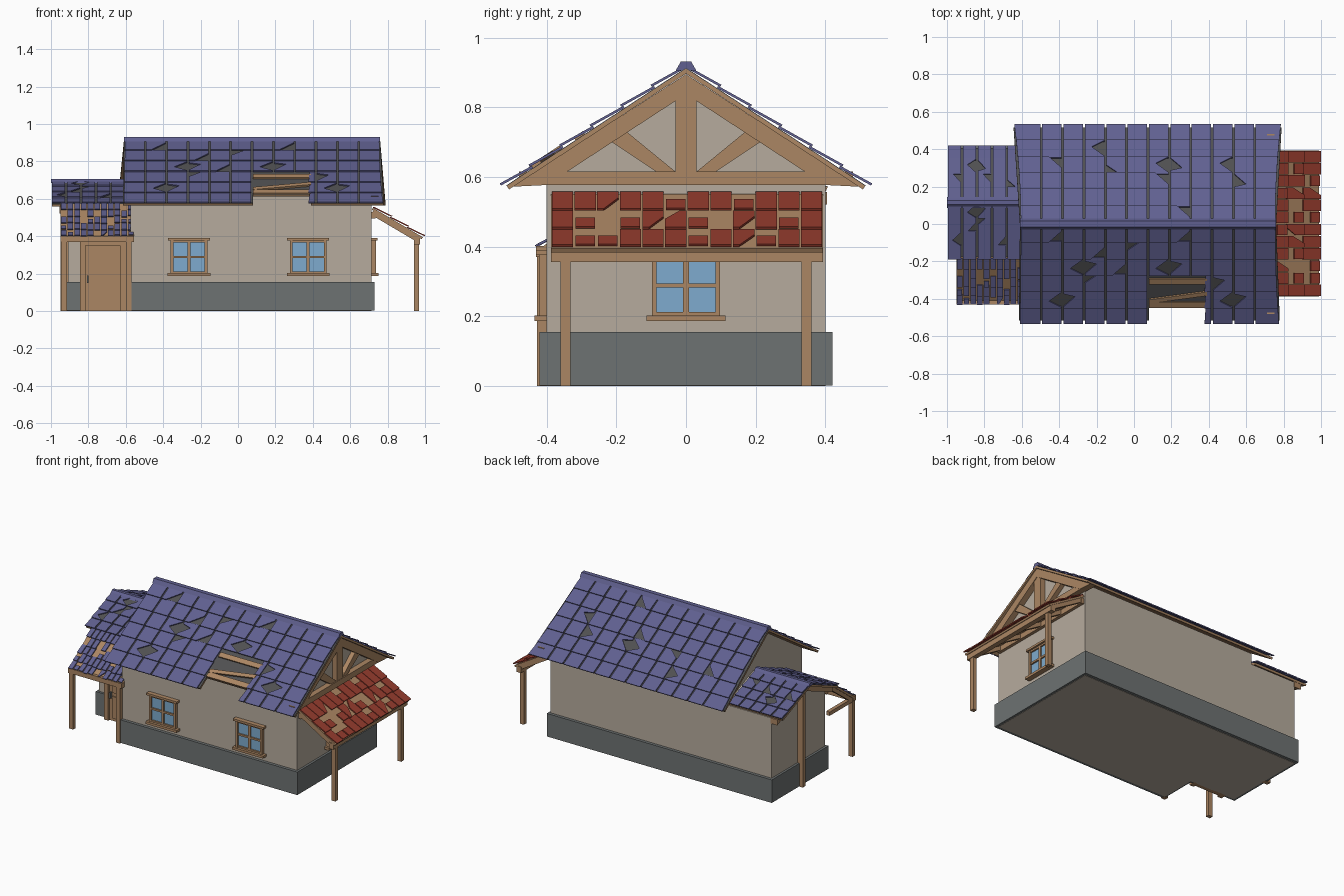
import bpy, bmesh, math, random
from mathutils import Vector as V

if "Cube" in bpy.data.objects:
    bpy.data.objects.remove(bpy.data.objects["Cube"])

random.seed(4)

def material(name, r, g, b):
    m = bpy.data.materials.new(name)
    m.diffuse_color = (r, g, b, 1)
    m.use_nodes = True
    m.node_tree.nodes["Principled BSDF"].inputs["Base Color"].default_value = m.diffuse_color
    return m

PLASTER = material("plaster", .47, .41, .34)
STONE = material("grey stone", .155, .17, .17)
WOOD = material("timber", .41, .24, .125)
BLUE = material("blue tile", .118, .118, .28)
RED = material("red tile", .30, .044, .027)
GLASS = material("window glass", .21, .41, .62)
FELT = material("dark roofing felt", .08, .08, .082)

# ---- helpers: every solid is a polygon pushed along a vector ----
def prism(pts, off):
    return [V(p) for p in pts], V(off)

def box(x0, x1, y0, y1, z0, z1):
    return prism([(x0, y0, z0), (x1, y0, z0), (x1, y1, z0), (x0, y1, z0)], (0, 0, z1 - z0))

def slab_x(yz, x0, x1):
    return prism([(x0, y, z) for y, z in yz], (x1 - x0, 0, 0))

def make(name, mat, prisms):
    bm = bmesh.new()
    for pts, off in prisms:
        a = [bm.verts.new(p) for p in pts]
        b = [bm.verts.new(p + off) for p in pts]
        bm.faces.new(a[::-1])
        bm.faces.new(b)
        for i in range(len(a)):
            j = (i + 1) % len(a)
            bm.faces.new((a[i], a[j], b[j], b[i]))
    bmesh.ops.recalc_face_normals(bm, faces=bm.faces)
    me = bpy.data.meshes.new(name)
    bm.to_mesh(me)
    bm.free()
    me.materials.append(mat)
    ob = bpy.data.objects.new(name, me)
    bpy.context.collection.objects.link(ob)
    return ob

class Slope:
    """Roof plane: u along the ridge, v down the slope, n outwards."""
    def __init__(self, origin, along, out, angle, width, length, flare=(0, 0)):
        self.o, self.u = V(origin), V(along)
        up, out = V((0, 0, 1)), V(out)
        self.v = out * math.cos(angle) - up * math.sin(angle)
        self.n = out * math.sin(angle) + up * math.cos(angle)
        self.w, self.l, self.flare = width, length, flare

    def at(self, u, v, n):
        k = (v / self.l) ** 2
        if u < .02:
            u -= self.flare[0] * k
        elif u > self.w - .02:
            u += self.flare[1] * k
        return self.o + self.u * u + self.v * v + self.n * n

    def plate(self, uv, n0, n1):
        return prism([self.at(u, v, n0) for u, v in uv], self.n * (n1 - n0))

    def bar(self, u0, u1, v0, v1, n0, n1):
        return self.plate([(u0, v0), (u1, v0), (u1, v1), (u0, v1)], n0, n1)

# ---- tile outlines, whole and broken ----
SHAPES = {
    "full": [(0, 0), (1, 0), (1, 1), (0, 1)],
    "right": [(0, 0), (1, 0), (1, .1), (.35, .6), (1, .95), (1, 1), (0, 1)],
    "left": [(0, 0), (1, 0), (1, 1), (0, 1), (0, .9), (.6, .35), (0, .2)],
    "corner": [(0, 0), (1, 0), (1, .35), (.3, 1), (0, 1)],
    "top": [(.7, 0), (1, 0), (1, 1), (0, 1), (0, .5)],
    "short": [(.04, .42), (.96, .42), (.96, .95), (.04, .95)],
    "edge": [(.72, 0), (1, 0), (1, 1), (.66, 1)],
}

def tiles(name, mat, s, cols, rows, broken, gap=.005, lift=.008, jitter=0):
    out, cw, rh = [], s.w / cols, s.l / rows
    for c in range(cols):
        for r in range(rows):
            kind = broken.get((c, r), "full")
            if kind == "none":
                continue
            j = random.uniform(-jitter, jitter)
            over = .006 if r < rows - 1 else 0
            pts = [s.at(c * cw + gap + a * (cw - 2 * gap), r * rh + t * (rh + over) + (j if r else 0),
                        .002 + lift * t) for a, t in SHAPES[kind]]
            out.append(prism(pts, s.n * .007))
    return make(name, mat, out)

# ---- walls and stone base ----
make("main_walls", PLASTER, [slab_x([(-.4, 0), (.4, 0), (.4, .628), (0, .888), (-.4, .628)], -.575, .715)])
make("side_wing_walls", PLASTER, [slab_x([(-.16, 0), (.4, 0), (.4, .555), (.115, .672), (-.16, .555)], -.91, -.57)])
L_PLAN = [(-.585, -.42), (.73, -.42), (.73, .42), (-.925, .42), (-.925, -.175), (-.585, -.175)]
make("stone_base", STONE, [prism([(x, y, .002) for x, y in L_PLAN], (0, 0, .153))])

# ---- main roof ----
ANG = math.atan(.35 / .535)
W, L = 1.37, .628
front = Slope((-.61, 0, .911), (1, 0, 0), (0, -1, 0), ANG, W, L, (.005, .02))
back = Slope((-.61, 0, .911), (1, 0, 0), (0, 1, 0), ANG, W, L, (.035, .03))
NOTCH = [(0, 0), (W, 0), (W, .615), (1.0, .615), (1.0, .53), (.69, .53), (.69, .615), (0, .615)]
FULL = [(0, 0), (W, 0), (W, .615), (0, .615)]
make("main_roof_deck", WOOD, [front.plate(NOTCH, -.012, 0), back.plate(FULL, -.012, 0)])
make("main_roof_felt", FELT, [front.plate(NOTCH, 0, .002), back.plate(FULL, 0, .002)])
hole = {(c, r): "none" for c in (6, 7) for r in (3, 4, 5)}
hole.update({(8, r): "edge" for r in (3, 4, 5)})
hole.update({(6, 2): "right", (7, 2): "left", (1, 0): "corner", (2, 2): "right", (3, 2): "left", (3, 3): "top",
             (1, 4): "right", (2, 4): "left", (3, 1): "corner", (4, 2): "corner", (5, 1): "top", (9, 3): "left",
             (9, 4): "right", (10, 4): "left", (7, 0): "corner"})
tiles("main_roof_front_tiles", BLUE, front, 12, 6, hole)
tiles("main_roof_back_tiles", BLUE, back, 12, 6,
      {(3, 4): "right", (4, 3): "top", (6, 3): "right", (7, 0): "corner", (7, 3): "left", (9, 3): "right",
       (10, 2): "left", (6, 2): "corner", (1, 3): "corner"})
make("main_ridge_cap", BLUE, [slab_x([(-.03, .905), (-.015, .931), (.015, .931), (.03, .905)], -.61, .76)])
make("exposed_battens", WOOD, [front.bar(.69, 1.0, .345, .378, .002, .012),
     front.plate([(.69, .475), (1.0, .425), (1.0, .45), (.69, .5)], .002, .014),
     front.bar(.69, 1.0, .495, .53, .002, .012)])

# ---- right gable truss ----
truss = [slab_x([(-.03, .6), (.03, .6), (.03, .87), (0, .89), (-.03, .87)], .71, .75),
         slab_x([(-.48, .577), (.48, .577), (.48, .616), (-.48, .616)], .71, .752)]
for s in (-1, 1):
    truss.append(slab_x([(0, .895), (s * .5, .572), (s * .4, .577), (0, .838)], .71, .754))
    truss.append(slab_x([(s * .03, .615), (s * .085, .615), (s * .235, .715), (s * .195, .75)], .71, .745))
make("gable_truss", WOOD, truss)

# ---- side wing roof ----
WA = math.atan(.41)
wing_f = Slope((-1, .115, .69), (1, 0, 0), (0, -1, 0), WA, .40, .323)
wing_b = Slope((-1, .115, .69), (1, 0, 0), (0, 1, 0), WA, .40, .323)
make("wing_roof_deck", WOOD, [s.bar(.005, .4, 0, .315, -.012, 0) for s in (wing_f, wing_b)])
make("wing_roof_felt", FELT, [s.bar(.005, .4, 0, .315, 0, .002) for s in (wing_f, wing_b)])
tiles("wing_front_tiles", BLUE, wing_f, 5, 4,
      {(1, 0): "right", (2, 0): "left", (1, 1): "corner", (2, 1): "top", (0, 2): "right", (3, 2): "corner"})
tiles("wing_back_tiles", BLUE, wing_b, 5, 4,
      {(1, 2): "right", (2, 2): "left", (2, 1): "corner", (0, 1): "corner", (4, 1): "top"})
make("wing_ridge_cap", BLUE, [slab_x([(.085, .685), (.105, .705), (.125, .705), (.145, .685)], -1, -.6)])
make("wing_gable_frame", WOOD, [box(-.95, -.905, .1, .13, 0, .66)] +
     [slab_x([(.115, .676), (.115 + s * .29, .556), (.115 + s * .29, .52), (.115, .638)], -.955, -.905)
      for s in (-1, 1)])

# ---- front porch ----
porch = Slope((-.95, -.18, .57), (1, 0, 0), (0, -1, 0), .64, .395, .3)
make("porch_roof_deck", WOOD, [porch.bar(0, .395, 0, .295, -.012, .002)])
gone = {}
for c in range(11):
    for r in range(5):
        k = random.random()
        if k < .3:
            gone[c, r] = "none" if k < .1 else "short" if k < .23 else "corner"
tiles("porch_tiles", BLUE, porch, 11, 5, gone, .003, .009, .006)
make("porch_frame", WOOD, [
    box(-.95, -.555, -.43, -.398, .37, .402),
    box(-.945, -.915, -.425, -.4, 0, .375), box(-.598, -.57, -.428, -.4, 0, .375),
    box(-.945, -.92, -.4, -.16, .365, .39)] +
    [porch.bar(u, u + .022, 0, .29, -.035, -.01) for u in (.005, .185, .36)])

# ---- door ----
make("door_frame", WOOD, [box(-.845, -.815, -.2, -.155, 0, .375), box(-.63, -.6, -.2, -.155, 0, .375),
                          box(-.845, -.6, -.2, -.155, .35, .375)])
make("door", WOOD, [box(-.815, -.63, -.185, -.155, 0, .35), box(-.79, -.655, -.193, -.18, .02, .165),
                    box(-.79, -.655, -.193, -.18, .19, .335)])
make("door_handle", STONE, [box(-.808, -.798, -.2, -.18, .15, .19)])

# ---- windows: local a runs along the wall, d points outwards ----
def window(name, place):
    def b(a0, a1, d0, d1, z0, z1):
        return prism([place(a0, d0, z0), place(a1, d0, z0), place(a1, d1, z0), place(a0, d1, z0)], (0, 0, z1 - z0))
    make(name + "_glass", GLASS, [b(-.09, .09, -.005, .008, .2, .38)])
    make(name + "_frame", WOOD, [
        b(-.098, -.084, 0, .022, .2, .38), b(.084, .098, 0, .022, .2, .38),
        b(-.008, .008, 0, .018, .2, .38), b(-.09, .09, 0, .018, .282, .294),
        b(-.09, .09, 0, .018, .2, .212), b(-.09, .09, 0, .018, .365, .38),
        b(-.114, .114, 0, .035, .186, .202), b(-.112, .112, 0, .03, .376, .39)])

window("front_left_window", lambda a, d, z: (-.262 + a, -.4 - d, z))
window("front_right_window", lambda a, d, z: (.375 + a, -.4 - d, z))
window("side_window", lambda a, d, z: (.715 + d, a, z))

# ---- red tiled awning on the right ----
awn = Slope((.72, -.387, .55), (0, 1, 0), (1, 0, 0), .533, .78, .315)
make("awning_deck", WOOD, [awn.bar(0, .78, 0, .31, -.01, .002)])
tiles("awning_tiles", RED, awn, 12, 3,
      {(5, 0): "short", (8, 0): "short", (2, 0): "corner", (1, 1): "short", (2, 1): "none", (3, 1): "short",
       (5, 1): "top", (7, 1): "none", (8, 1): "corner", (10, 1): "short", (4, 1): "corner", (6, 1): "short",
       (1, 2): "short", (2, 2): "short", (6, 2): "short", (8, 2): "corner", (9, 2): "short"}, .002, .009)
make("awning_frame", WOOD, [
    box(.94, .972, -.387, .393, .356, .396),
    box(.941, .968, -.36, -.332, 0, .36), box(.941, .968, .332, .36, 0, .36),
    box(.71, .735, -.385, .39, .495, .53)] +
    [awn.bar(u, u + .025, .01, .3, -.035, -.008) for u in (.005, .19, .378, .565, .75)])
